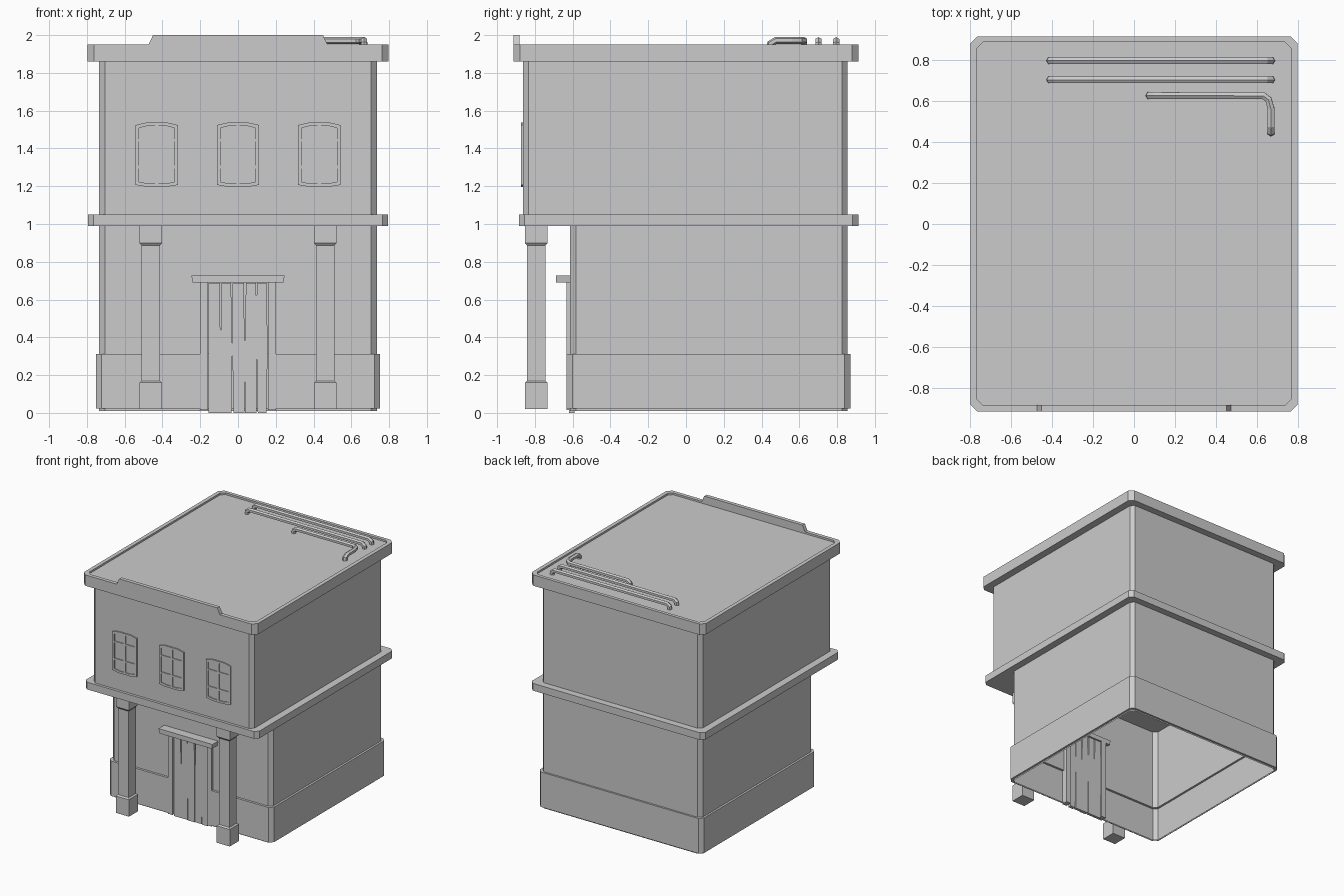
import bpy, bmesh, random

if "Cube" in bpy.data.objects:
    bpy.data.objects.remove(bpy.data.objects["Cube"])

random.seed(4)


def finish(name, bm):
    me = bpy.data.meshes.new(name)
    bm.to_mesh(me)
    bm.free()
    ob = bpy.data.objects.new(name, me)
    bpy.context.collection.objects.link(ob)
    return ob


def loft(name, rings, closed=True, cap_start=True, cap_end=True):
    """Skin a list of equal-length point rings."""
    bm = bmesh.new()
    vs = [[bm.verts.new(p) for p in r] for r in rings]
    n = len(rings[0])
    for a, b in zip(vs, vs[1:]):
        for i in range(n if closed else n - 1):
            j = (i + 1) % n
            bm.faces.new((a[i], a[j], b[j], b[i]))
    if cap_start:
        bm.faces.new(vs[0][::-1])
    if cap_end:
        bm.faces.new(vs[-1])
    return finish(name, bm)


def plan(z, x, y0, y1, c=0.03):
    """Rectangle with chamfered corners at height z."""
    return [(x - c, y0, z), (x, y0 + c, z), (x, y1 - c, z), (x - c, y1, z),
            (c - x, y1, z), (-x, y1 - c, z), (-x, y0 + c, z), (c - x, y0, z)]


def square(cx, cy, h, z):
    return [(cx - h, cy - h, z), (cx + h, cy - h, z), (cx + h, cy + h, z), (cx - h, cy + h, z)]


def front_prism(name, profile, y_back, y_front):
    """Extrude an xz profile (anticlockwise from the front) along y."""
    return loft(name, [[(x, y, z) for x, z in profile] for y in (y_back, y_front)])


def box_profile(x0, x1, z0, z1):
    return [(x0, z0), (x1, z0), (x1, z1), (x0, z1)]


# Upper storey: ledge, walls, cornice and sunken roof in one shell
loft("upper_storey", [
    plan(0.99, 0.795, -0.885, 0.912),
    plan(1.05, 0.795, -0.885, 0.912),
    plan(1.05, 0.735, -0.863, 0.855),
    plan(1.86, 0.735, -0.863, 0.855),
    plan(1.86, 0.797, -0.913, 0.913, 0.035),
    plan(1.95, 0.797, -0.913, 0.913, 0.035),
    plan(1.95, 0.765, -0.882, 0.885, 0.03),
    plan(1.935, 0.765, -0.882, 0.885, 0.03)])

# Raised parapet over the front
front_prism("parapet", [(-0.478, 1.94), (0.478, 1.94), (0.45, 2.0), (-0.45, 2.0)], -0.882, -0.913)

# Ground floor walls: thin sheet with a plinth, open at the doorway and below


def wall_ring(z, x, y0, y1):
    return [(0.2, y0, z)] + plan(z, x, y0, y1) + [(-0.2, y0, z)]


wall, base = (0.735, -0.613, 0.855), (0.752, -0.632, 0.87)
loft("ground_floor_walls", [
    wall_ring(0.01, *wall), wall_ring(0.022, *wall),
    wall_ring(0.022, *base), wall_ring(0.312, *base),
    wall_ring(0.312, *wall), wall_ring(0.99, *wall)],
    closed=False, cap_start=False, cap_end=False)
loft("wall_over_door", [[(-0.2, -0.613, z), (0.2, -0.613, z)] for z in (0.69, 0.99)],
     closed=False, cap_start=False, cap_end=False)

# Door frame and lintel
for side, x in (("left", -0.179), ("right", 0.179)):
    front_prism("door_post_" + side, box_profile(x - 0.021, x + 0.021, 0.015, 0.69), -0.58, -0.633)
front_prism("door_lintel", [(-0.24, 0.69), (0.24, 0.69), (0.247, 0.728), (-0.247, 0.728)], -0.58, -0.687)

# Door planks with slightly uneven edges
edges = [-0.157, -0.093, -0.03, 0.035, 0.098, 0.157]
for i, (a, b) in enumerate(zip(edges, edges[1:])):
    j = [random.uniform(0, 0.008) for _ in range(4)]
    prof = [(a + j[0], 0.0), (b - j[1], 0.0), (b, 0.35), (b - j[2], 0.687), (a + j[3], 0.687), (a, 0.35)]
    front_prism("door_plank_%d" % i, prof, -0.59, -0.612 - j[0])

# Porch pillars with block base and cap
for side, x in (("left", -0.462), ("right", 0.462)):
    steps = [(0.02, 0.06), (0.16, 0.06), (0.17, 0.048), (0.885, 0.048), (0.9, 0.06), (0.99, 0.06)]
    loft("pillar_" + side, [square(x, -0.793, h, z) for z, h in steps])

# Windows: arched frame, recessed glass and glazing bars
outer = [(-0.112, 1.207), (-0.055, 1.197), (0.055, 1.197), (0.112, 1.207),
         (0.112, 1.524), (0.055, 1.537), (-0.055, 1.537), (-0.112, 1.524)]
for i, cx in enumerate((-0.43, 0.0, 0.43)):
    def ring(s, t, y):
        return [(cx + x * s, y, 1.367 + (z - 1.367) * t) for x, z in outer]
    loft("window_frame_%d" % i, [
        ring(1, 1, -0.862), ring(1, 1, -0.874),
        ring(0.83, 0.9, -0.874), ring(0.83, 0.9, -0.866)])
    front_prism("window_mullion_%d" % i, box_profile(cx - 0.009, cx + 0.009, 1.212, 1.522), -0.865, -0.873)
    for k, z in enumerate((1.302, 1.443)):
        front_prism("window_bar_%d_%d" % (i, k), box_profile(cx - 0.094, cx + 0.094, z - 0.007, z + 0.007),
                    -0.865, -0.873)


# Roof pipes: six-sided tubes turned down at both ends
def pipe(name, pts):
    cu = bpy.data.curves.new(name + "_path", "CURVE")
    cu.dimensions = "3D"
    cu.bevel_depth = 0.019
    cu.bevel_resolution = 1
    cu.use_fill_caps = True
    sp = cu.splines.new("POLY")
    sp.points.add(len(pts) - 1)
    for p, co in zip(sp.points, pts):
        p.co = (*co, 1)
    tmp = bpy.data.objects.new(name + "_path", cu)
    bpy.context.collection.objects.link(tmp)
    dg = bpy.context.evaluated_depsgraph_get()
    me = bpy.data.meshes.new_from_object(tmp.evaluated_get(dg))
    bpy.data.objects.remove(tmp)
    for poly in me.polygons:
        poly.use_smooth = False
    bpy.context.collection.objects.link(bpy.data.objects.new(name, me))


lo, mid, top = 1.93, 1.955, 1.971
for name, y in (("roof_pipe_back", 0.795), ("roof_pipe_middle", 0.702)):
    pipe(name, [(-0.408, y, lo), (-0.408, y, mid), (-0.385, y, top),
                (0.645, y, top), (0.668, y, mid), (0.668, y, lo)])
pipe("roof_pipe_bent", [(0.075, 0.625, lo), (0.075, 0.625, mid), (0.098, 0.625, top),
                        (0.63, 0.625, top), (0.655, 0.605, top), (0.667, 0.56, top),
                        (0.667, 0.475, top), (0.667, 0.447, mid), (0.667, 0.445, lo)])
